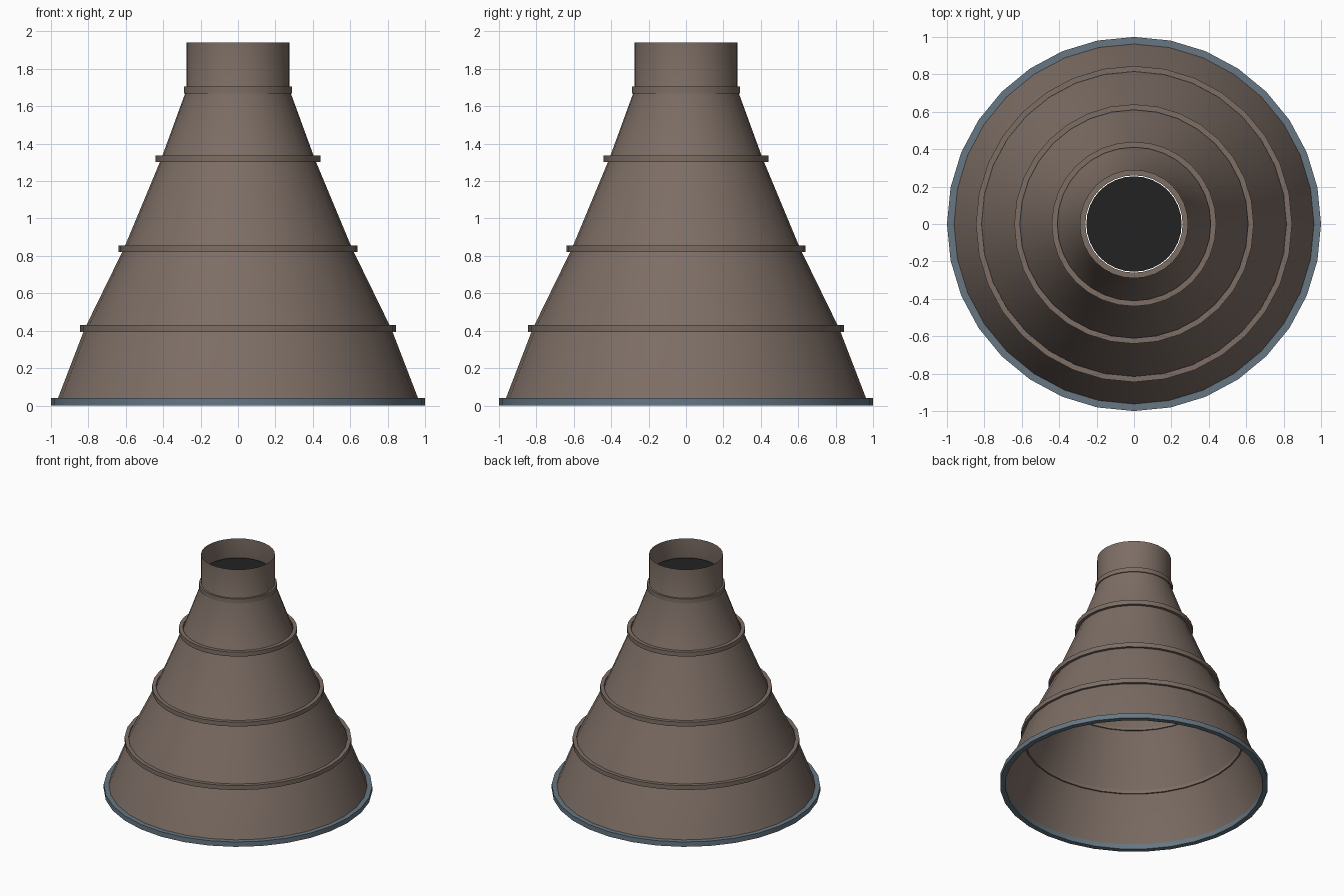
import bpy, bmesh, math

cube = bpy.data.objects.get("Cube")
if cube:
    bpy.data.objects.remove(cube, do_unlink=True)

SEGMENTS = 32


def material(name, colour):
    mat = bpy.data.materials.new(name)
    mat.use_nodes = True
    mat.diffuse_color = (*colour, 1)
    bsdf = mat.node_tree.nodes["Principled BSDF"]
    bsdf.inputs["Base Color"].default_value = (*colour, 1)
    bsdf.inputs["Roughness"].default_value = 0.8
    return mat


def add_object(name, bm, mat, angle=None):
    mesh = bpy.data.meshes.new(name)
    bm.to_mesh(mesh)
    bm.free()
    mesh.materials.append(mat)
    obj = bpy.data.objects.new(name, mesh)
    bpy.context.collection.objects.link(obj)
    if angle is not None:
        bpy.ops.object.select_all(action="DESELECT")
        obj.select_set(True)
        bpy.context.view_layer.objects.active = obj
        bpy.ops.object.shade_smooth_by_angle(angle=math.radians(angle))
    return obj


def lathe(name, profile, mat, closed=False, angle=30):
    """Revolve (radius, height) points around z."""
    bm = bmesh.new()
    rings = []
    for r, z in profile:
        turns = [math.tau * i / SEGMENTS for i in range(SEGMENTS)]
        rings.append([bm.verts.new((r * math.cos(a), r * math.sin(a), z)) for a in turns])
    pairs = list(zip(rings, rings[1:]))
    if closed:
        pairs.append((rings[-1], rings[0]))
    for low, high in pairs:
        for i in range(SEGMENTS):
            j = (i + 1) % SEGMENTS
            bm.faces.new((low[i], low[j], high[j], high[i]))
    return add_object(name, bm, mat, angle)


def hoop(name, inner, outer, bottom, top, mat, angle=30):
    profile = [(outer, bottom), (outer, top), (inner, top), (inner, bottom)]
    return lathe(name, profile, mat, True, angle)


brown = material("warm brown metal", (0.205, 0.155, 0.13))
slate = material("slate blue metal", (0.135, 0.185, 0.225))
black = material("soot black", (0.016, 0.016, 0.016))

# Open conical shell with a straight neck
lathe("cone_shell", [(0.97, 0.02), (0.82, 0.41), (0.61, 0.84), (0.41, 1.32),
                     (0.275, 1.69), (0.275, 1.94)], brown)

# Raised bands over the shell seams
for i, (radius, z) in enumerate([(0.845, 0.412), (0.64, 0.838),
                                 (0.44, 1.32), (0.29, 1.687)]):
    hoop(f"seam_band_{i + 1}", radius - 0.03, radius, z - 0.018, z + 0.018, brown)

# Coloured ring around the open base
hoop("base_rim", 0.96, 1.0, 0.0, 0.04, slate)

# Dark plate set inside the neck with a gap around it
bm = bmesh.new()
bmesh.ops.create_circle(bm, cap_ends=True, segments=SEGMENTS, radius=0.255)
plate = add_object("neck_plate", bm, black)
plate.location.z = 1.79
